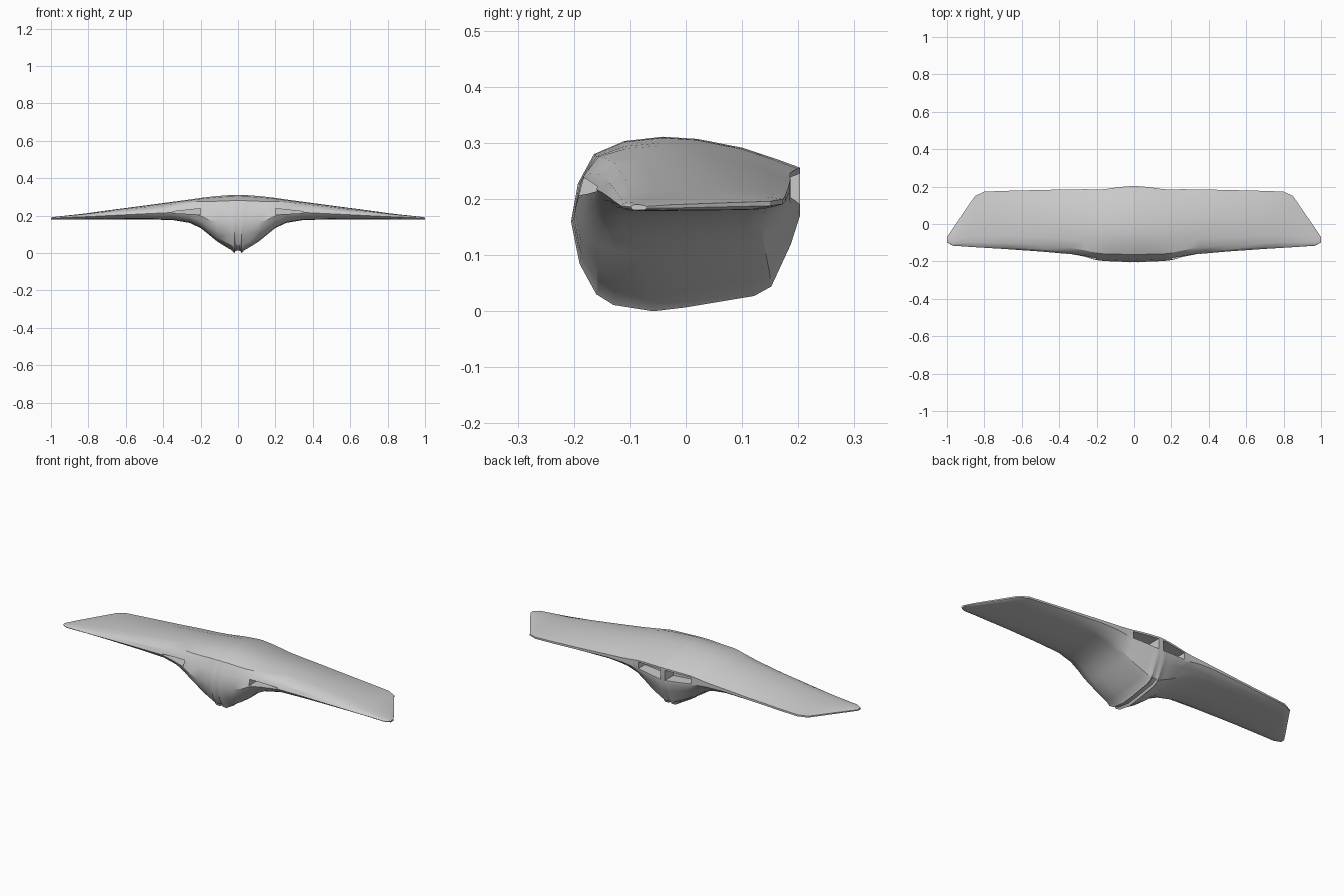
import bpy, bmesh

# Spanwise stations: x, front y, front z, rear y, rear top z, rear bottom z, top z, bottom z
STATIONS = [
    (0.000, -.203, .160, .203, .256, .170, .311, .014),
    (0.012, -.203, .160, .203, .256, .170, .311, .012),
    (0.020, -.205, .160, .203, .255, .170, .310, .000),
    (0.032, -.203, .160, .201, .255, .175, .310, .014),
    (0.060, -.202, .162, .199, .254, .180, .309, .030),
    (0.110, -.200, .166, .193, .251, .187, .305, .061),
    (0.160, -.198, .180, .186, .247, .193, .300, .102),
    (0.200, -.193, .200, .185, .242, .205, .295, .134),
    (0.260, -.178, .213, .186, .236, .212, .286, .162),
    (0.350, -.160, .217, .185, .230, .214, .274, .177),
    (0.500, -.147, .210, .182, .219, .207, .254, .180),
    (0.700, -.133, .200, .177, .206, .196, .228, .180),
    (0.800, -.127, .195, .173, .200, .191, .214, .179),
    (0.850, -.124, .193, .150, .196, .188, .208, .179),
    (0.970, -.116, .188, -.025, .190, .184, .195, .179),
]
TIP = (1.000, -.098, .186, -.070, .187, .184, .190, .180)

# Chord fraction and height fraction along the section, upper then lower side
UPPER = [(0, 0), (.03, .45), (.1, .8), (.23, .95), (.4, 1),
         (.55, .93), (.75, .64), (.9, .27), (1, 0)]
LOWER = [(1, 0), (.96, .3), (.875, .74), (.8, .84), (.5, .96), (.36, 1),
         (.185, .93), (.11, .81), (.037, .47)]


def section(side, s):
    x, y0, zf, y1, zrt, zrb, top, bot = s
    pts = []
    for t, f in UPPER:
        edge = zf if t <= .4 else zrt
        pts.append((side * x, y0 + (y1 - y0) * t, edge + (top - edge) * f))
    for t, f in LOWER:
        edge = zrb if t > .36 else zf
        pts.append((side * x, y0 + (y1 - y0) * t, edge + (bot - edge) * f))
    return pts


def make_object(name, bm):
    bmesh.ops.recalc_face_normals(bm, faces=bm.faces)
    me = bpy.data.meshes.new(name)
    bm.to_mesh(me)
    bm.free()
    ob = bpy.data.objects.new(name, me)
    bpy.context.collection.objects.link(ob)
    return ob


def loft(name, rings):
    bm = bmesh.new()
    rows = [[bm.verts.new(p) for p in r] for r in rings]
    n = len(rows[0])
    for a, b in zip(rows, rows[1:]):
        for i in range(n):
            j = (i + 1) % n
            bm.faces.new((a[i], a[j], b[j], b[i]))
    bm.faces.new(rows[0])
    bm.faces.new(rows[-1][::-1])
    return make_object(name, bm)


# Blended wing and keel body
half = STATIONS + [TIP]
body = loft("wing_body", [section(-1, s) for s in half[:0:-1]]
            + [section(1, s) for s in half])


# Duct cutters: an (x, z) outline swept from y0 to y1
def cut(name, outline, y0, y1):
    for side in (-1, 1):
        c = loft(name, [[(side * x, y, z) for x, z in outline] for y in (y0, y1)])
        c.hide_render = True
        c.hide_set(True)
        m = body.modifiers.new(name, 'BOOLEAN')
        m.operation = 'DIFFERENCE'
        m.solver = 'EXACT'
        m.object = c


# Rear exhaust openings and slim front intakes
cut("exhaust_cutter", [(.014, .190), (.160, .203), (.160, .239), (.014, .246)], .13, .3)
cut("intake_cutter", [(.200, .206), (.350, .214), (.350, .222), (.200, .238)], -.3, -.12)

# Smooth skin with crisp duct edges
bpy.context.view_layer.objects.active = body
body.select_set(True)
bpy.ops.object.shade_smooth_by_angle(angle=0.5)
